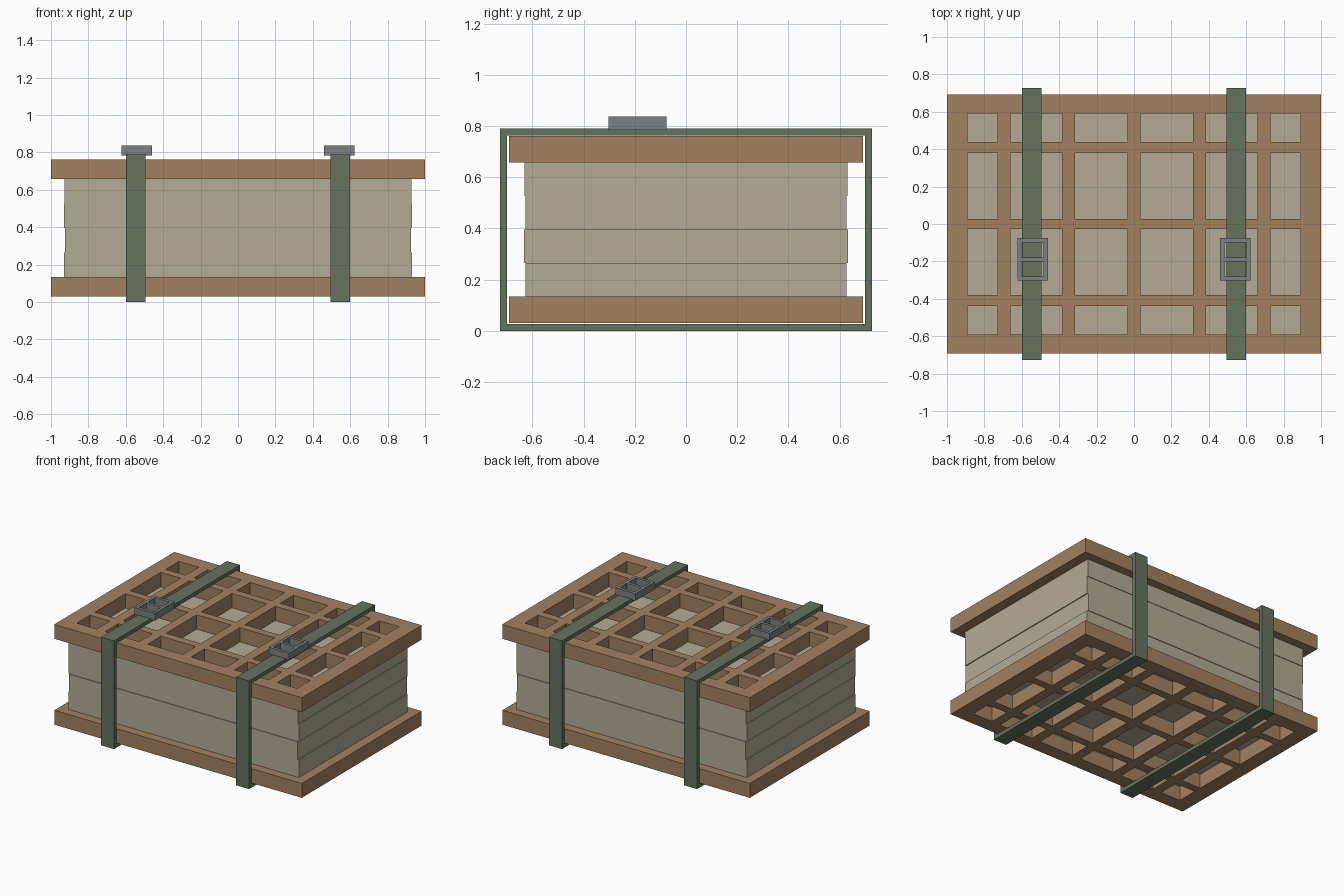
import bpy, bmesh

if "Cube" in bpy.data.objects:
    bpy.data.objects.remove(bpy.data.objects["Cube"])

def material(name, rgb):
    m = bpy.data.materials.new(name)
    m.diffuse_color = (*rgb, 1)
    m.use_nodes = True
    m.node_tree.nodes["Principled BSDF"].inputs["Base Color"].default_value = m.diffuse_color
    return m

WOOD = material("wood", (0.36, 0.22, 0.12))
PAPER = material("paper", (0.46, 0.41, 0.30))
WEBBING = material("webbing", (0.13, 0.17, 0.11))
METAL = material("metal", (0.20, 0.22, 0.22))

def lattice(name, xs, ys, z0, z1, mat, hole=lambda i, j: i % 2 and j % 2):
    """Slab on a grid of cut lines; cells picked by hole() are left open."""
    bm = bmesh.new()
    grid = [[bm.verts.new((x, y, z0)) for y in ys] for x in xs]
    for i in range(len(xs) - 1):
        for j in range(len(ys) - 1):
            if not hole(i, j):
                bm.faces.new((grid[i][j], grid[i + 1][j], grid[i + 1][j + 1], grid[i][j + 1]))
    out = bmesh.ops.extrude_face_region(bm, geom=bm.faces[:], use_keep_orig=True)
    top = [v for v in out["geom"] if isinstance(v, bmesh.types.BMVert)]
    bmesh.ops.translate(bm, verts=top, vec=(0, 0, z1 - z0))
    bmesh.ops.recalc_face_normals(bm, faces=bm.faces[:])
    bmesh.ops.dissolve_limit(bm, angle_limit=0.01, verts=bm.verts[:], edges=bm.edges[:])
    me = bpy.data.meshes.new(name)
    bm.to_mesh(me)
    bm.free()
    me.materials.append(mat)
    ob = bpy.data.objects.new(name, me)
    bpy.context.collection.objects.link(ob)
    return ob

def mirrored(half):
    return [-v for v in reversed(half)] + half

# Top and bottom lattice boards
XS = mirrored([0.035, 0.315, 0.385, 0.66, 0.73, 0.89, 1.0])
YS = mirrored([0.028, 0.38, 0.438, 0.59, 0.692])
lattice("bottom_board", XS, YS, 0.03, 0.135, WOOD)
lattice("top_board", XS, YS, 0.657, 0.762, WOOD)

# Stack of pressed sheets, each slightly different in size
sizes = [(0.93, 0.627), (0.924, 0.632), (0.931, 0.626), (0.927, 0.63)]
z, h = 0.135, (0.657 - 0.135) / len(sizes)
for n, (x, y) in enumerate(sizes):
    lattice(f"sheet_layer_{n + 1}", [-x, x], [-y, y], z + n * h, z + (n + 1) * h, PAPER)

# Straps are closed rectangular loops, each with a three-bar buckle on top
def strap(name, x):
    w, t, y, top = 0.0525, 0.027, 0.727, 0.79
    ob = lattice(name, [-y, -y + t, y - t, y], [0, t, top - t, top], -w, w, WEBBING)
    # Stand the flat loop upright: (a, b, c) becomes (c, a, b)
    for v in ob.data.vertices:
        a, b, c = v.co
        v.co = (c, a, b)
    ob.location.x = x

def buckle(name, x):
    lattice(name, [x - 0.081, x - 0.059, x + 0.059, x + 0.081],
            [-0.302, -0.28, -0.2, -0.178, -0.098, -0.076], 0.785, 0.837, METAL)

for side, s in (("left", -1), ("right", 1)):
    strap(f"{side}_strap", s * 0.546)
    buckle(f"{side}_buckle", s * 0.542)
